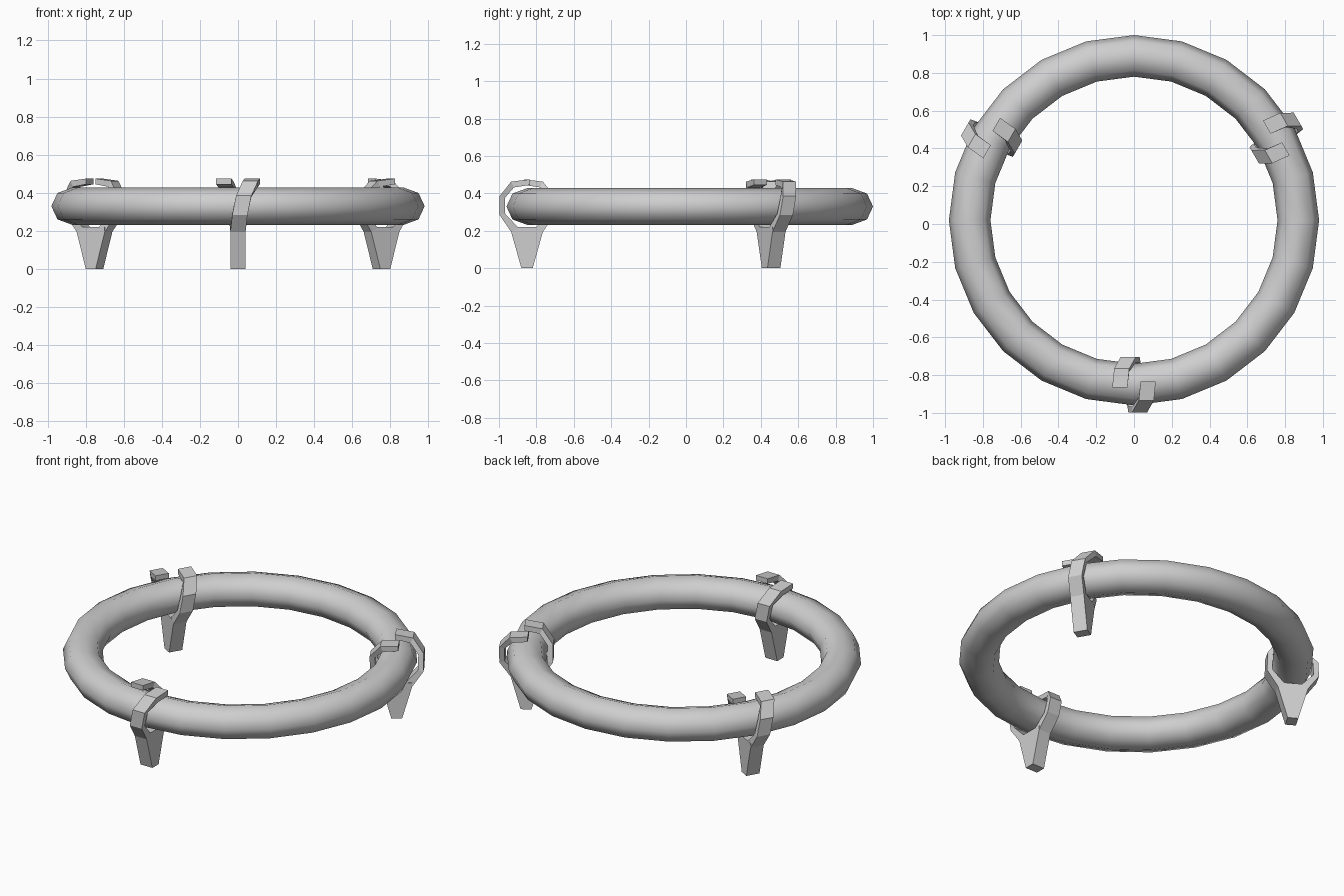
import bpy
import bmesh
from math import radians
from mathutils import Matrix, Vector

if "Cube" in bpy.data.objects:
    bpy.data.objects.remove(bpy.data.objects["Cube"], do_unlink=True)

CENTRE = Vector((0, 0.02, 0.0))
RADIUS = 0.87

# One plain grey for everything
grey = bpy.data.materials.new("light_grey")
grey.use_nodes = True
colour = (0.62, 0.62, 0.62, 1)
grey.diffuse_color = colour
grey.node_tree.nodes["Principled BSDF"].inputs["Base Color"].default_value = colour

# Ring: eight-sided tube, slightly flattened
bpy.ops.mesh.primitive_torus_add(
    major_segments=24, minor_segments=8, major_radius=RADIUS, minor_radius=0.11,
    location=CENTRE + Vector((0, 0, 0.33)))
ring = bpy.context.object
ring.name = "ring"
ring.scale.z = 0.89
bpy.ops.object.transform_apply(location=False, rotation=False, scale=True)
bpy.ops.object.shade_smooth()
ring.data.materials.append(grey)


def loft(bm, sections):
    """Skin a row of four-cornered sections and cap both ends."""
    loops = [[bm.verts.new(p) for p in s] for s in sections]
    for a, b in zip(loops, loops[1:]):
        for i in range(4):
            j = (i + 1) % 4
            bm.faces.new((a[i], a[j], b[j], b[i]))
    bm.faces.new(loops[0])
    bm.faces.new(loops[-1])


def leg_section(depth, z):
    w = 0.04
    return [(-w, -depth, z), (w, -depth, z), (w, depth, z), (-w, depth, z)]


# Strap profile: outer edge, inner edge (outward, height) and sideways drift
STRAP = [
    ((0.085, 0.195), (0.045, 0.215), 0.0),
    ((0.147, 0.285), (0.117, 0.292), 0.01),
    ((0.147, 0.385), (0.117, 0.378), 0.03),
    ((0.085, 0.463), (0.070, 0.432), 0.065),
    ((-0.015, 0.475), (-0.015, 0.445), 0.075),
]


def strap_sections(side):
    w = 0.04
    return [[(side * (t - w), -side * o[0], o[1]), (side * (t + w), -side * o[0], o[1]),
             (side * (t + w), -side * i[0], i[1]), (side * (t - w), -side * i[0], i[1])]
            for o, i, t in STRAP]


# Clip leg: tapered foot with two twisted straps gripping the ring
def clip_leg(name, angle):
    bm = bmesh.new()
    loft(bm, [leg_section(0.03, 0), leg_section(0.085, 0.195), leg_section(0.085, 0.22)])
    for side in (1, -1):
        loft(bm, strap_sections(side))
    bmesh.ops.recalc_face_normals(bm, faces=bm.faces)
    bm.transform(Matrix.Translation((0, -RADIUS, 0)))
    mesh = bpy.data.meshes.new(name)
    bm.to_mesh(mesh)
    bm.free()
    mesh.materials.append(grey)
    leg = bpy.data.objects.new(name, mesh)
    leg.location = CENTRE
    leg.rotation_euler.z = radians(angle)
    bpy.context.collection.objects.link(leg)


for name, angle in (("front_clip_leg", 0), ("left_clip_leg", 120), ("right_clip_leg", 240)):
    clip_leg(name, angle)
